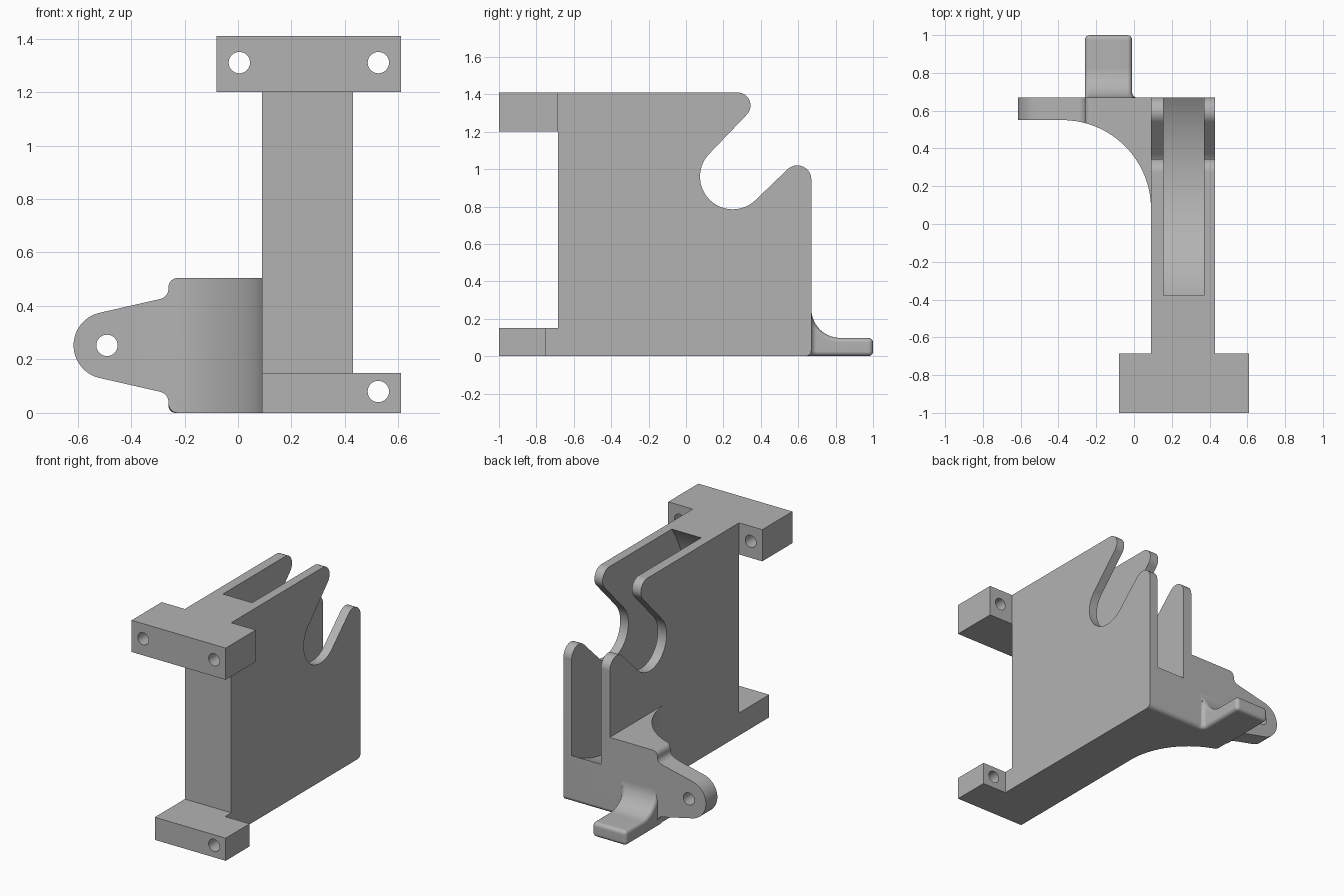
import bpy, bmesh
from math import sin, cos, radians

if "Cube" in bpy.data.objects:
    bpy.data.objects.remove(bpy.data.objects["Cube"], do_unlink=True)

grey = bpy.data.materials.new("plain_grey")
grey.use_nodes = True
GREY = (0.45, 0.45, 0.45, 1)
grey.diffuse_color = GREY
grey.node_tree.nodes["Principled BSDF"].inputs["Base Color"].default_value = GREY


def arc(cx, cy, r, start, end, n=12):
    step = (end - start) / n
    return [(cx + r * cos(radians(start + i * step)),
             cy + r * sin(radians(start + i * step))) for i in range(n + 1)]


def prism(name, pts, axis, lo, hi):
    """Extrude an outline along an axis; the outline uses the other two axes in order."""
    place = {"x": lambda a, b, d: (d, a, b),
             "y": lambda a, b, d: (a, d, b),
             "z": lambda a, b, d: (a, b, d)}[axis]
    bm = bmesh.new()
    ends = [[bm.verts.new(place(a, b, d)) for a, b in pts] for d in (lo, hi)]
    for ring in ends:
        bm.faces.new(ring)
    for i in range(len(pts)):
        j = (i + 1) % len(pts)
        bm.faces.new((ends[0][i], ends[0][j], ends[1][j], ends[1][i]))
    bmesh.ops.recalc_face_normals(bm, faces=bm.faces)
    mesh = bpy.data.meshes.new(name)
    bm.to_mesh(mesh)
    bm.free()
    mesh.materials.append(grey)
    obj = bpy.data.objects.new(name, mesh)
    bpy.context.collection.objects.link(obj)
    return obj


def box(name, x0, x1, y0, y1, z0, z1):
    return prism(name, [(x0, y0), (x1, y0), (x1, y1), (x0, y1)], "z", z0, z1)


def activate(obj):
    bpy.ops.object.select_all(action="DESELECT")
    obj.select_set(True)
    bpy.context.view_layer.objects.active = obj


def combine(obj, other, operation):
    activate(obj)
    mod = obj.modifiers.new("combine", "BOOLEAN")
    mod.operation, mod.solver, mod.object = operation, "EXACT", other
    bpy.ops.object.modifier_apply(modifier=mod.name)
    bpy.data.objects.remove(other, do_unlink=True)


# Main body: side outline with the hooked axle cradle
BACK = 0.67
outline = [(-0.685, 0), (BACK, 0)]
outline += arc(0.595, 0.945, 0.075, 0, 135)
outline += arc(0.25, 0.96, 0.175, -45, -225, 32)
outline += arc(0.275, 1.34, 0.07, -45, 90)
outline += [(-0.685, 1.41)]
bracket = prism("bracket", outline, "x", 0.09, 0.43)

# Round wheel slot inside the body
combine(bracket, prism("wheel_slot", arc(0.25, 0.96, 0.774, 0, 357.5, 143), "x", 0.155, 0.37), "DIFFERENCE")

# Mounting bars at the front
combine(bracket, box("upper_bar", -0.08, 0.61, -1, -0.685, 1.2, 1.41), "UNION")
combine(bracket, box("lower_bar", 0.09, 0.43, -1, -0.6, 0, 0.15), "UNION")
combine(bracket, box("lower_bar_end", 0.4, 0.61, -1, -0.75, 0, 0.15), "UNION")

# Curved web and side ear: plan outline crossed with front outline
HEIGHT = 0.505
MID = HEIGHT / 2
plan = [(0.12, BACK), (-0.7, BACK), (-0.7, 0.55)]
plan += arc(-0.38, 0.08, 0.47, 90, 0, 32) + [(0.12, 0.08)]
web = prism("web", plan, "z", -0.1, 0.7)
upper = [(0.2, HEIGHT)] + arc(-0.225, HEIGHT - 0.035, 0.035, 90, 180, 8)
upper += arc(-0.30, 0.465, 0.04, 0, -78, 8)
upper += arc(-0.49, MID, 0.125, 102, 180, 16)
lower = [(x, HEIGHT - z) for x, z in reversed(upper[:-1])]
combine(web, prism("ear_outline", upper + lower, "y", -0.2, 0.9), "INTERSECT")
combine(bracket, web, "UNION")

# Rounded lower back edge
R = 0.03
corner = [(BACK + 0.05, -0.05), (BACK + 0.05, R)] + arc(BACK - R, R, R, 0, -90, 8) + [(BACK - R, -0.05)]
combine(bracket, prism("edge_cutter", corner, "x", -0.2, 0.5), "DIFFERENCE")

# Forked clip at the back, softened on every edge
fork_plan = [(-0.26, 0.6), (0.06, 0.6), (0.06, BACK - 0.002)]
fork_plan += arc(0.02, BACK + 0.028, 0.03, -90, -180, 8) + [(-0.01, 1), (-0.26, 1)]
fork = prism("fork", fork_plan, "z", 0, HEIGHT)
gap = [(1.2, MID + 0.155)] + arc(0.825, MID, 0.155, 90, 270, 28) + [(1.2, MID - 0.155)]
combine(fork, prism("fork_gap", gap, "x", -0.5, 0.3), "DIFFERENCE")
activate(fork)
soft = fork.modifiers.new("soft", "BEVEL")
soft.width, soft.segments = 0.025, 4
soft.limit_method, soft.angle_limit = "ANGLE", radians(40)
soft.use_clamp_overlap = False
bpy.ops.object.modifier_apply(modifier=soft.name)
combine(bracket, fork, "UNION")

# Screw holes through bars and ear
for x, z, y0, y1 in ((0.005, 1.31, -1.1, -0.6), (0.525, 1.31, -1.1, -0.6),
                     (0.525, 0.08, -1.1, -0.6), (-0.49, MID, 0.4, 0.8)):
    hole = prism("screw_hole", arc(x, z, 0.04, 0, 348.75, 31), "y", y0, y1)
    combine(bracket, hole, "DIFFERENCE")

# Merge flat regions and shade
bm = bmesh.new()
bm.from_mesh(bracket.data)
bmesh.ops.remove_doubles(bm, verts=bm.verts, dist=0.0001)
bmesh.ops.dissolve_limit(bm, angle_limit=radians(0.2), verts=bm.verts, edges=bm.edges)
bm.to_mesh(bracket.data)
bm.free()
activate(bracket)
bpy.ops.object.shade_smooth_by_angle(angle=radians(30))
weighted = bracket.modifiers.new("even_shading", "WEIGHTED_NORMAL")
weighted.keep_sharp = True
